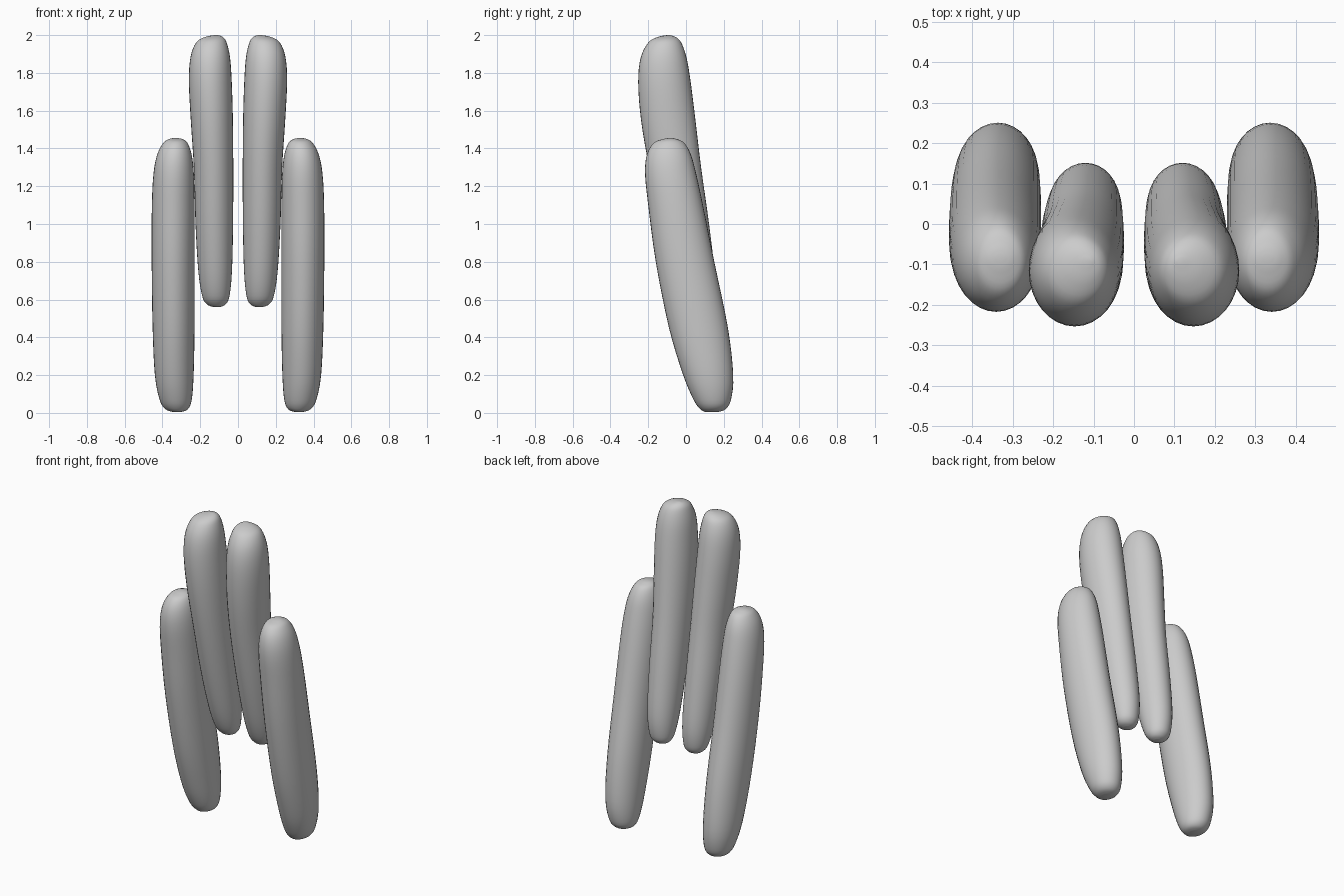
import bpy, bmesh, math

cube = bpy.data.objects.get("Cube")
if cube:
    bpy.data.objects.remove(cube, do_unlink=True)

grey = bpy.data.materials.new("plain grey")
grey.use_nodes = True
colour = (0.6, 0.6, 0.6, 1)
grey.diffuse_color = colour
grey.node_tree.nodes["Principled BSDF"].inputs["Base Color"].default_value = colour

SIDES = 32
STEPS = 4

# Cross-sections of each finger: height, inner x, outer x, front y, back y
OUTER = [
    (0.005, 0.30, 0.345, 0.10, 0.17),
    (0.02, 0.265, 0.385, 0.075, 0.21),
    (0.07, 0.245, 0.415, 0.04, 0.238),
    (0.20, 0.235, 0.44, -0.015, 0.25),
    (0.45, 0.23, 0.452, -0.09, 0.222),
    (0.80, 0.23, 0.457, -0.16, 0.15),
    (1.10, 0.23, 0.456, -0.20, 0.09),
    (1.27, 0.234, 0.447, -0.217, 0.053),
    (1.37, 0.246, 0.427, -0.206, 0.025),
    (1.43, 0.268, 0.395, -0.17, -0.01),
    (1.45, 0.295, 0.365, -0.12, -0.05),
    (1.455, 0.32, 0.34, -0.09, -0.075),
]
INNER = [
    (0.56, 0.095, 0.13, 0.05, 0.09),
    (0.575, 0.065, 0.165, 0.025, 0.12),
    (0.62, 0.045, 0.19, -0.01, 0.143),
    (0.75, 0.032, 0.21, -0.06, 0.15),
    (1.00, 0.026, 0.225, -0.128, 0.122),
    (1.30, 0.025, 0.234, -0.195, 0.08),
    (1.55, 0.027, 0.25, -0.238, 0.05),
    (1.75, 0.033, 0.26, -0.253, 0.025),
    (1.88, 0.042, 0.252, -0.24, 0.003),
    (1.96, 0.06, 0.222, -0.20, -0.025),
    (1.99, 0.08, 0.175, -0.15, -0.055),
    (2.0, 0.105, 0.125, -0.10, -0.085),
]


def smooth_rows(rows):
    """Fill in sections between the given ones along a smooth spline."""
    padded = [rows[0]] + rows + [rows[-1]]
    result = []
    for a, b, c, d in zip(padded, padded[1:], padded[2:], padded[3:]):
        for i in range(STEPS):
            t = i / STEPS
            result.append([
                0.5 * (2 * q + (r - p) * t + (2 * p - 5 * q + 4 * r - s) * t**2
                       + (3 * q - p - 3 * r + s) * t**3)
                for p, q, r, s in zip(a, b, c, d)])
    return result + [rows[-1]]


def finger(name, rows, side):
    """Loft rounded sections into one closed finger."""
    bm = bmesh.new()
    rings = []
    for z, x0, x1, y0, y1 in smooth_rows(rows):
        ring = []
        for i in range(SIDES):
            a = math.tau * i / SIDES
            ring.append(bm.verts.new((
                side * ((x0 + x1) / 2 + (x1 - x0) / 2 * math.cos(a)),
                (y0 + y1) / 2 + (y1 - y0) / 2 * math.sin(a), z)))
        rings.append(ring)
    for low, high in zip(rings, rings[1:]):
        for i in range(SIDES):
            j = (i + 1) % SIDES
            bm.faces.new((low[i], low[j], high[j], high[i]))
    bm.faces.new(rings[0])
    bm.faces.new(rings[-1])
    bmesh.ops.recalc_face_normals(bm, faces=bm.faces)
    for f in bm.faces:
        f.smooth = True
    mesh = bpy.data.meshes.new(name)
    bm.to_mesh(mesh)
    bm.free()
    mesh.materials.append(grey)
    bpy.context.collection.objects.link(bpy.data.objects.new(name, mesh))


# Mirrored pairs: short outer fingers and tall inner fingers
for label, side in (("left", 1), ("right", -1)):
    finger("outer_finger_" + label, OUTER, side)
    finger("inner_finger_" + label, INNER, side)
